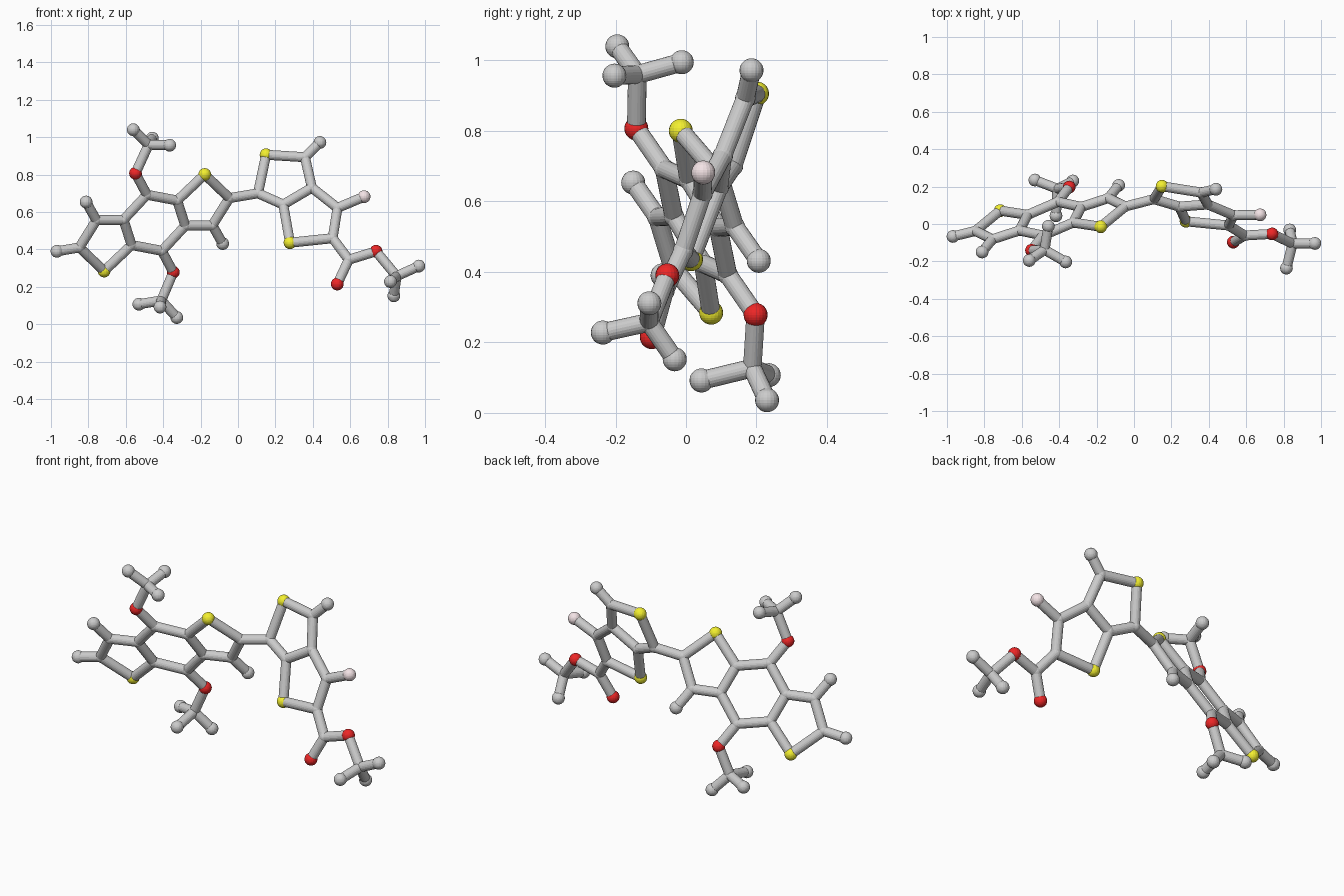
import bpy, bmesh
from mathutils import Vector, Matrix

if "Cube" in bpy.data.objects:
    bpy.data.objects.remove(bpy.data.objects["Cube"])

RADIUS = {"carbon": 0.029, "hydrogen": 0.034, "sulfur": 0.034, "oxygen": 0.034, "fluorine": 0.034}
COLOUR = {"sulfur": (0.9, 0.87, 0.03, 1), "oxygen": (0.85, 0.02, 0.02, 1), "fluorine": (0.9, 0.77, 0.79, 1)}
KIND = {"C": "carbon", "H": "hydrogen", "S": "sulfur", "O": "oxygen", "F": "fluorine"}
BOND_R = 0.0265
atoms = {}


def finish(bm, name, kind=None):
    mesh = bpy.data.meshes.new(name)
    bm.to_mesh(mesh)
    bm.free()
    if kind in COLOUR:
        mat = bpy.data.materials.get(kind) or bpy.data.materials.new(kind)
        mat.diffuse_color = COLOUR[kind]
        mat.use_nodes = True
        mat.node_tree.nodes["Principled BSDF"].inputs["Base Color"].default_value = mat.diffuse_color
        mesh.materials.append(mat)
    bpy.context.collection.objects.link(bpy.data.objects.new(name, mesh))


def build(part, names, bonds):
    """Balls sorted by element, plus the sticks, for one part of the molecule."""
    for letter, kind in KIND.items():
        chosen = [n for n in names if n[0] == letter]
        if chosen:
            bm = bmesh.new()
            for n in chosen:
                bmesh.ops.create_uvsphere(bm, u_segments=20, v_segments=14, radius=RADIUS[kind],
                                          matrix=Matrix.Translation(atoms[n]))
            finish(bm, f"{part}_{kind}_balls", kind)
    bm = bmesh.new()
    for bond in bonds.split():
        a, b = (atoms[n] for n in bond.split("-"))
        d = b - a
        m = Matrix.Translation((a + b) / 2) @ d.to_track_quat("Z", "Y").to_matrix().to_4x4()
        bmesh.ops.create_cone(bm, cap_ends=True, segments=20, radius1=BOND_R, radius2=BOND_R,
                              depth=d.length, matrix=m)
    finish(bm, f"{part}_sticks")


def left_plane(x, z):
    return Vector((x, 0.332 * x - 0.513 * z + 0.455, z))


def right_plane(x, z):
    return Vector((x, -0.137 * x + 0.361 * z - 0.105, z))


# Left fused rings: one half as offsets from the centre, the other by point inversion
half = {"Ctop": (-.040, .150), "Cup": (.122, .119), "Clow": (.165, -.016), "S": (.269, .258),
        "Clink": (.401, .132), "Cside": (.310, -.0135), "Hside": (.365, -.111), "O": (-.101, .2645)}
cx, cz = -0.447, 0.5425
for n, (dx, dz) in half.items():
    atoms[n + "1"] = left_plane(cx + dx, cz + dz)
    atoms[n + "2"] = left_plane(cx - dx, cz - dz)
atoms["Hend"] = left_plane(-0.968, 0.39)
left_names = [n for n in atoms if n[0] != "O"]
left_bonds = "Clink2-Hend "
for i, j in ("12", "21"):
    left_bonds += (f"Ctop{i}-Cup{i} Cup{i}-Clow{i} Clow{i}-Ctop{j} Cup{i}-S{i} S{i}-Clink{i} "
                   f"Clink{i}-Cside{i} Cside{i}-Clow{i} Cside{i}-Hside{i} ")
build("left_rings", left_names, left_bonds)

# Right fused rings
for n, p in {"Ca": (.107, .70), "Sa": (.150, .906), "Cb": (.358, .893), "Hb": (.438, .972),
             "Cc": (.395, .730), "Cd": (.242, .640), "Sb": (.278, .436), "Ce": (.506, .460),
             "Cf": (.532, .622), "F": (.674, .682)}.items():
    atoms[n] = right_plane(*p)
right_names = ["Ca", "Sa", "Cb", "Hb", "Cc", "Cd", "Sb", "Ce", "Cf", "F"]
build("right_rings", right_names,
      "Clink1-Ca Ca-Sa Sa-Cb Cb-Hb Cb-Cc Cc-Cd Cd-Ca Cd-Sb Sb-Ce Ce-Cf Cf-Cc Cf-F")


def methyl(tag, centre, tips):
    atoms["Cm" + tag] = Vector(centre)
    names = ["Cm" + tag]
    for k, p in enumerate(tips):
        atoms[f"Hm{tag}{k}"] = Vector(p)
        names.append(f"Hm{tag}{k}")
    return names, " ".join(f"Cm{tag}-{n}" for n in names[1:])


# Upper and lower side groups
names, bonds = methyl("u", (-.478, -.138, .96),
                      [(-.56, -.195, 1.04), (-.458, -.012, .995), (-.365, -.203, .957)])
build("upper_side_group", names + ["O1"], bonds + " Ctop1-O1 O1-Cmu")
names, bonds = methyl("l", (-.41, .188, .127),
                      [(-.53, .235, .107), (-.417, .044, .092), (-.327, .23, .036)])
build("lower_side_group", names + ["O2"], bonds + " Ctop2-O2 O2-Cml")

# Tail group on the right
atoms["Cx"] = right_plane(.592, .345)
atoms["Ox"] = Vector((.531, -.097, .215))
atoms["Oy"] = Vector((.738, -.053, .39))
names, bonds = methyl("t", (.848, -.105, .257),
                      [(.967, -.104, .311), (.815, -.236, .228), (.833, -.032, .152)])
build("tail_group", names + ["Cx", "Ox", "Oy"], bonds + " Ce-Cx Cx-Ox Cx-Oy Oy-Cmt")
